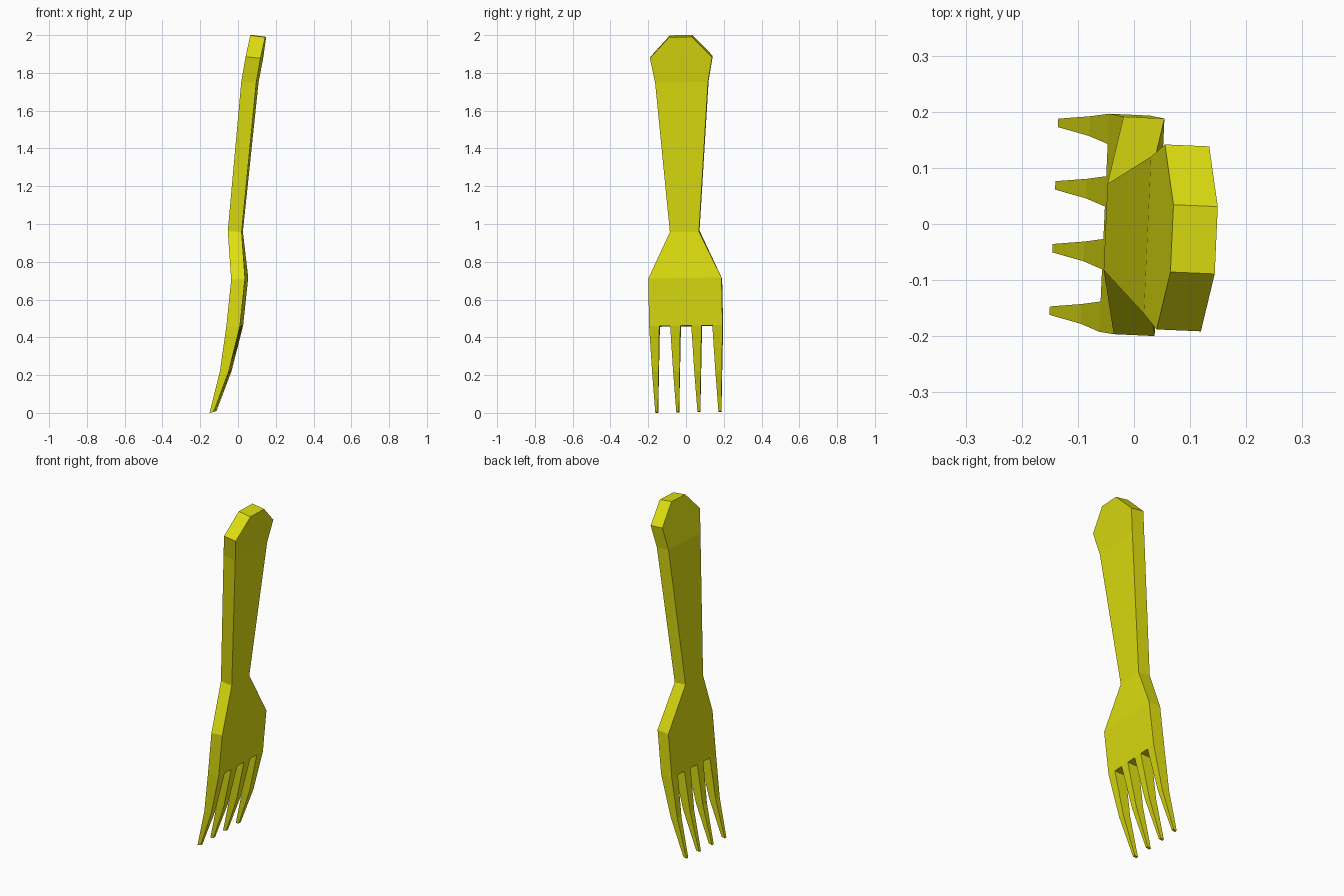
import bpy, bmesh
from mathutils import Matrix

if "Cube" in bpy.data.objects:
    bpy.data.objects.remove(bpy.data.objects["Cube"])

yellow = bpy.data.materials.new("yellow")
yellow.diffuse_color = (0.74, 0.74, 0.005, 1)
yellow.use_nodes = True
yellow.node_tree.nodes["Principled BSDF"].inputs["Base Color"].default_value = yellow.diffuse_color

bm = bmesh.new()


def row(ys, left, right):
    """Vertices across the width: a (back, front) pair at each y."""
    return [(bm.verts.new((left[0], y, left[1])),
             bm.verts.new((right[0], y, right[1]))) for y in ys]


def join(a, b):
    """Skin two rows: broad face on each side plus the two narrow edges."""
    for s in (0, 1):
        bm.faces.new([p[s] for p in a] + [p[s] for p in reversed(b)])
    for i in (0, -1):
        bm.faces.new((a[i][0], a[i][1], b[i][1], b[i][0]))


def cap(a, b):
    bm.faces.new((a[0], a[1], b[1], b[0]))


# handle and head: half width, (x, z) on the back, (x, z) on the front
body = [
    (0.060, (0.069, 2.000), (0.148, 1.990)),
    (0.165, (0.049, 1.888), (0.128, 1.880)),
    (0.140, (0.025, 1.757), (0.104, 1.750)),
    (0.077, (-0.050, 0.964), (0.023, 0.958)),
    (0.194, (-0.027, 0.708), (0.046, 0.714)),
]
rows = [row((-w, w), l, r) for w, l, r in body]

# tine roots split the lower edge of the head into eight points
centres = [-0.1675, -0.056, 0.056, 0.1675]
half = 0.027
roots = row([c + s * half for c in centres for s in (-1, 1)],
            (-0.053, 0.458), (0.019, 0.462))
rows.append(roots)
for a, b in zip(rows, rows[1:]):
    join(a, b)
cap(rows[0][0], rows[0][1])
for i in (1, 3, 5):
    cap(roots[i], roots[i + 1])

# tapering, curved tines
for i, c in enumerate(centres):
    root = roots[2 * i:2 * i + 2]
    mid = row((c - 0.0175, c + 0.0175), (-0.087, 0.225), (-0.041, 0.222))
    tip = row((c - 0.0075, c + 0.0075), (-0.143, 0.003), (-0.122, 0.007))
    join(root, mid)
    join(mid, tip)
    cap(tip[0], tip[1])

# the fork leans and turns very slightly
lean = (Matrix.Translation((0, 0.0065, 0)) @ Matrix.Rotation(-0.045, 4, 'Z')
        @ Matrix.Rotation(0.0145, 4, 'X'))
bmesh.ops.transform(bm, matrix=lean, verts=bm.verts)
bmesh.ops.recalc_face_normals(bm, faces=bm.faces)

mesh = bpy.data.meshes.new("fork")
bm.to_mesh(mesh)
bm.free()
mesh.materials.append(yellow)
fork = bpy.data.objects.new("fork", mesh)
bpy.context.collection.objects.link(fork)
